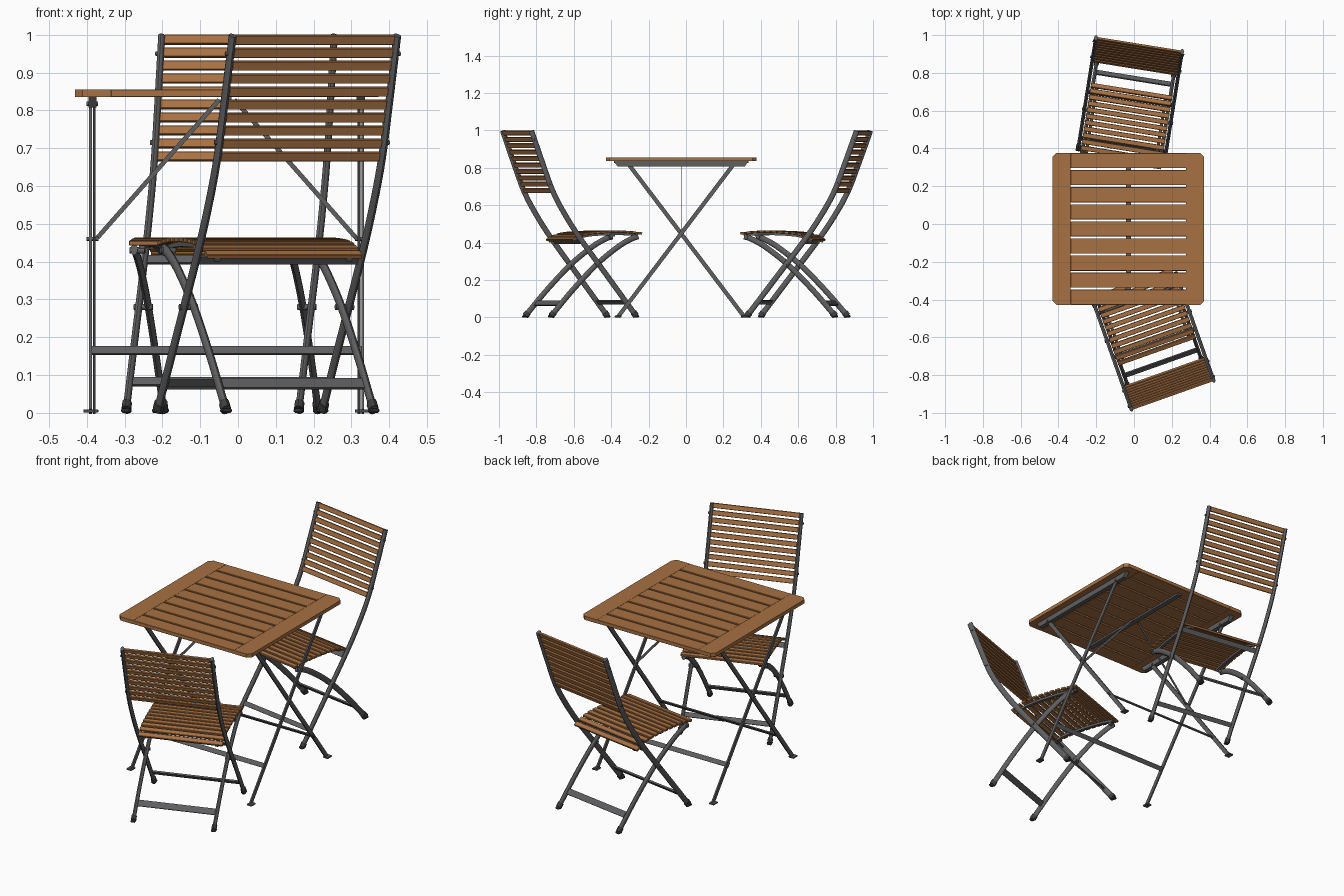
import bpy, bmesh, math
from mathutils import Vector, Matrix

if "Cube" in bpy.data.objects:
    bpy.data.objects.remove(bpy.data.objects["Cube"])


def material(name, rgb):
    m = bpy.data.materials.new(name)
    m.diffuse_color = (*rgb, 1)
    m.use_nodes = True
    m.node_tree.nodes["Principled BSDF"].inputs["Base Color"].default_value = m.diffuse_color
    return m


WOOD = material("warm wood", (0.39, 0.165, 0.055))
METAL = material("dark grey metal", (0.115, 0.115, 0.12))
RUBBER = material("black rubber", (0.05, 0.05, 0.052))


def finish(name, bm, mat, M, smooth=False):
    bmesh.ops.recalc_face_normals(bm, faces=bm.faces)
    me = bpy.data.meshes.new(name)
    bm.to_mesh(me)
    bm.free()
    me.materials.append(mat)
    ob = bpy.data.objects.new(name, me)
    bpy.context.collection.objects.link(ob)
    ob.matrix_world = M
    if smooth:
        bpy.context.view_layer.objects.active = ob
        ob.select_set(True)
        bpy.ops.object.shade_smooth_by_angle(angle=math.radians(40))
        ob.select_set(False)
    return ob


def box(name, centre, size, mat, M=Matrix(), tilt=0.0, bevel=0.0):
    """Box tilted about the x axis, with optional small bevel."""
    bm = bmesh.new()
    bmesh.ops.create_cube(bm, size=1, matrix=Matrix.Translation(centre)
                          @ Matrix.Rotation(tilt, 4, 'X') @ Matrix.Diagonal((*size, 1)))
    if bevel:
        bmesh.ops.bevel(bm, geom=bm.edges[:], offset=bevel, segments=1, affect='EDGES')
    return finish(name, bm, mat, M)


def rod(name, a, b, r, mat, M=Matrix(), sides=12):
    a, b = Vector(a), Vector(b)
    d = b - a
    bm = bmesh.new()
    bmesh.ops.create_cone(bm, cap_ends=True, segments=sides, radius1=r, radius2=r, depth=d.length,
                          matrix=Matrix.Translation((a + b) / 2) @ d.to_track_quat('Z', 'Y').to_matrix().to_4x4())
    return finish(name, bm, mat, M, True)


def spline(pts, n=6):
    """Catmull-Rom curve through 2D points."""
    p = [Vector(q) for q in pts]
    p = [2 * p[0] - p[1]] + p + [2 * p[-1] - p[-2]]
    out = []
    for i in range(1, len(p) - 2):
        for k in range(n):
            t = k / n
            out.append(0.5 * (2 * p[i] + (p[i + 1] - p[i - 1]) * t
                              + (2 * p[i - 1] - 5 * p[i] + 4 * p[i + 1] - p[i + 2]) * t * t
                              + (3 * p[i] - p[i - 1] - 3 * p[i + 1] + p[i + 2]) * t ** 3))
    return out + [p[-2]]


def sweep(name, path, u, section, mat, M=Matrix(), smooth=True):
    """Sweep a section (side, normal) along a path lying in the plane x = u."""
    bm = bmesh.new()
    rings = []
    for i, p in enumerate(path):
        d = (path[min(i + 1, len(path) - 1)] - path[max(i - 1, 0)]).normalized()
        rings.append([bm.verts.new((u + s, p.x - d.y * n, p.y + d.x * n)) for s, n in section])
    for a, b in zip(rings, rings[1:]):
        for i in range(len(a)):
            j = (i + 1) % len(a)
            bm.faces.new((a[i], a[j], b[j], b[i]))
    bm.faces.new(rings[0])
    bm.faces.new(rings[-1][::-1])
    return finish(name, bm, mat, M, smooth)


def oval(a, b, n=12):
    return [(a * math.cos(2 * math.pi * k / n), b * math.sin(2 * math.pi * k / n)) for k in range(n)]


def rect(a, b):
    return [(-a, -b), (a, -b), (a, b), (-a, b)]


# ---------------------------------------------------------------- table
CX, CY = -0.03, -0.026
for s, side in ((-1, "left"), (1, "right")):
    # end board with cut outer corners
    bm = bmesh.new()
    xo, xi, h, c = CX + s * 0.401, CX + s * 0.306, 0.402, 0.02
    outline = [(xi, CY - h), (xo - s * c, CY - h), (xo, CY - h + c),
               (xo, CY + h - c), (xo - s * c, CY + h), (xi, CY + h)]
    f = bm.faces.new([bm.verts.new((x, y, 0.835)) for x, y in outline])
    ext = bmesh.ops.extrude_face_region(bm, geom=[f])
    bmesh.ops.translate(bm, vec=(0, 0, 0.02), verts=[v for v in ext["geom"] if isinstance(v, bmesh.types.BMVert)])
    finish(f"table_end_board_{side}", bm, WOOD, Matrix())
    # rail under the top with tapered ends, legs, feet, pivot and flat diagonal stay
    x = CX + s * 0.355
    bm = bmesh.new()
    bmesh.ops.create_cube(bm, size=1, matrix=Matrix.Translation((x, CY, 0.821)) @ Matrix.Diagonal((0.022, 0.72, 0.028, 1)))
    for v in bm.verts:
        if v.co.z < 0.82:
            v.co.y -= math.copysign(0.02, v.co.y - CY)
    finish(f"table_rail_{side}", bm, METAL, Matrix())
    for d, leg in ((1, "front"), (-1, "back")):
        lx = x + s * d * 0.005
        sweep(f"table_{leg}_leg_{side}",
              [Vector((CY - d * 0.337, 0.004)), Vector((CY + d * 0.278, 0.815))],
              lx, rect(0.0038, 0.011), METAL, smooth=False)
        box(f"table_{leg}_foot_{side}", (lx + s * 0.004, CY - d * 0.337, 0.005), (0.030, 0.036, 0.009), METAL, bevel=0.002)
        rod(f"table_{leg}_leg_bolt_{side}", (x - 0.015, CY + d * 0.275, 0.818), (x + 0.015, CY + d * 0.275, 0.818), 0.006, METAL)
    rod(f"table_pivot_{side}", (x - 0.016, CY, 0.46), (x + 0.016, CY, 0.46), 0.005, METAL)
    a, b = Vector((x - s * 0.013, CY, 0.463)), Vector((CX + s * 0.02, CY, 0.828))
    turn = (b - a).to_track_quat('Z', 'Y').to_matrix().to_4x4()
    box(f"table_stay_{side}", (0, 0, 0), (0.003, 0.012, (b - a).length), METAL,
        Matrix.Translation((a + b) / 2) @ turn)
for i in range(9):
    box(f"table_slat_{i + 1}", (CX, CY - 0.3615 + i * 0.0904, 0.845), (0.612, 0.080, 0.02), WOOD, bevel=0.0012)
box("table_centre_strip", (CX, CY, 0.830), (0.026, 0.72, 0.010), METAL)
for d, leg in ((1, "front"), (-1, "back")):
    box(f"table_{leg}_crossbar", (CX, CY - d * 0.212, 0.165), (0.72, 0.006, 0.024), METAL, tilt=-d * 0.65)


# ---------------------------------------------------------------- chairs
# local frame: x across, y from the back top towards the seat front, z up
BACK = spline([(0, 0.998), (0.061, 0.83), (0.123, 0.67), (0.196, 0.54), (0.285, 0.41), (0.44, 0.208), (0.593, 0.008)])
REAR = spline([(0.612, 0.432), (0.575, 0.420), (0.50, 0.378), (0.38, 0.285), (0.245, 0.150), (0.12, 0.008)])
SEAT = spline([(0.240, 0.412), (0.285, 0.436), (0.34, 0.450), (0.44, 0.457), (0.55, 0.457), (0.634, 0.449)], 10)


def at_height(path, z):
    """Point and tilt of a path at height z."""
    for a, b in zip(path, path[1:]):
        if min(a.y, b.y) <= z <= max(a.y, b.y):
            d = b - a
            return a + d * ((z - a.y) / d.y), math.atan2(d.y, d.x)


def along(path, t):
    """Point and tilt at a fraction of the path length."""
    lengths = [(b - a).length for a, b in zip(path, path[1:])]
    want = t * sum(lengths)
    for a, b, l in zip(path, path[1:], lengths):
        if want <= l + 1e-6:
            return a.lerp(b, want / l), math.atan2((b - a).y, (b - a).x)
        want -= l


def chair(pre, M):
    for s, side in ((-1, "left"), (1, "right")):
        sweep(f"{pre}_back_and_front_leg_{side}", BACK, s * 0.231, oval(0.0095, 0.015), METAL, M)
        sweep(f"{pre}_rear_leg_{side}", REAR, s * 0.207, oval(0.0095, 0.015), METAL, M)
        sweep(f"{pre}_seat_rail_{side}", [p - Vector((0, 0.012)) for p in SEAT[2:-2]], s * 0.185, rect(0.008, 0.006), METAL, M)
        # rubber caps on the feet
        for path, u, part in ((BACK, 0.231, "front"), (REAR, 0.207, "rear")):
            p, _ = at_height(path, 0.026)
            sweep(f"{pre}_{part}_foot_{side}", [p, path[-1]], s * u, oval(0.013, 0.018), RUBBER, M)
            box(f"{pre}_{part}_foot_pad_{side}", (s * u, path[-1].x, 0.006), (0.025, 0.03, 0.012), RUBBER, M, bevel=0.004)
        # pivot and bolts
        p, _ = at_height(BACK, 0.28)
        rod(f"{pre}_pivot_{side}", (s * 0.194, p.x, p.y), (s * 0.244, p.x, p.y), 0.008, METAL, M)
        for z in (0.95, 0.715):
            p, _ = at_height(BACK, z)
            rod(f"{pre}_back_bolt_{side}", (s * 0.22, p.x, z), (s * 0.245, p.x, z), 0.006, METAL, M)
        rod(f"{pre}_seat_bolt_{side}", (s * 0.18, 0.60, 0.430), (s * 0.220, 0.60, 0.430), 0.009, METAL, M)
    # back slats
    for i in range(10):
        p, a = at_height(BACK, 0.678 + i * 0.0343)
        box(f"{pre}_back_slat_{i + 1}", (0, p.x, p.y), (0.446, 0.025, 0.012), WOOD, M, tilt=a, bevel=0.0015)
    # seat slats following the curved seat
    for i in range(12):
        p, a = along(SEAT, (i + 0.4) / 11.8)
        box(f"{pre}_seat_slat_{i + 1}", (0, p.x, p.y), (0.436, 0.025, 0.012), WOOD, M, tilt=a, bevel=0.0015)
    # crossbars
    p, a = at_height(BACK, 0.405)
    box(f"{pre}_seat_crossbar", (0, p.x, p.y), (0.45, 0.026, 0.009), METAL, M, tilt=a)
    p, a = at_height(REAR, 0.077)
    box(f"{pre}_rear_stretcher", (0, p.x, p.y), (0.41, 0.032, 0.008), METAL, M, tilt=a)
    p, a = at_height(BACK, 0.082)
    box(f"{pre}_front_stretcher", (0, p.x, p.y), (0.45, 0.024, 0.009), METAL, M, tilt=a)


chair("front_chair", Matrix.Translation((0.2035, -0.903, 0)) @ Matrix.Rotation(math.radians(19.5), 4, 'Z'))
chair("back_chair", Matrix.Translation((0.0265, 0.949, 0)) @ Matrix.Rotation(math.radians(180 - 9.1), 4, 'Z'))
